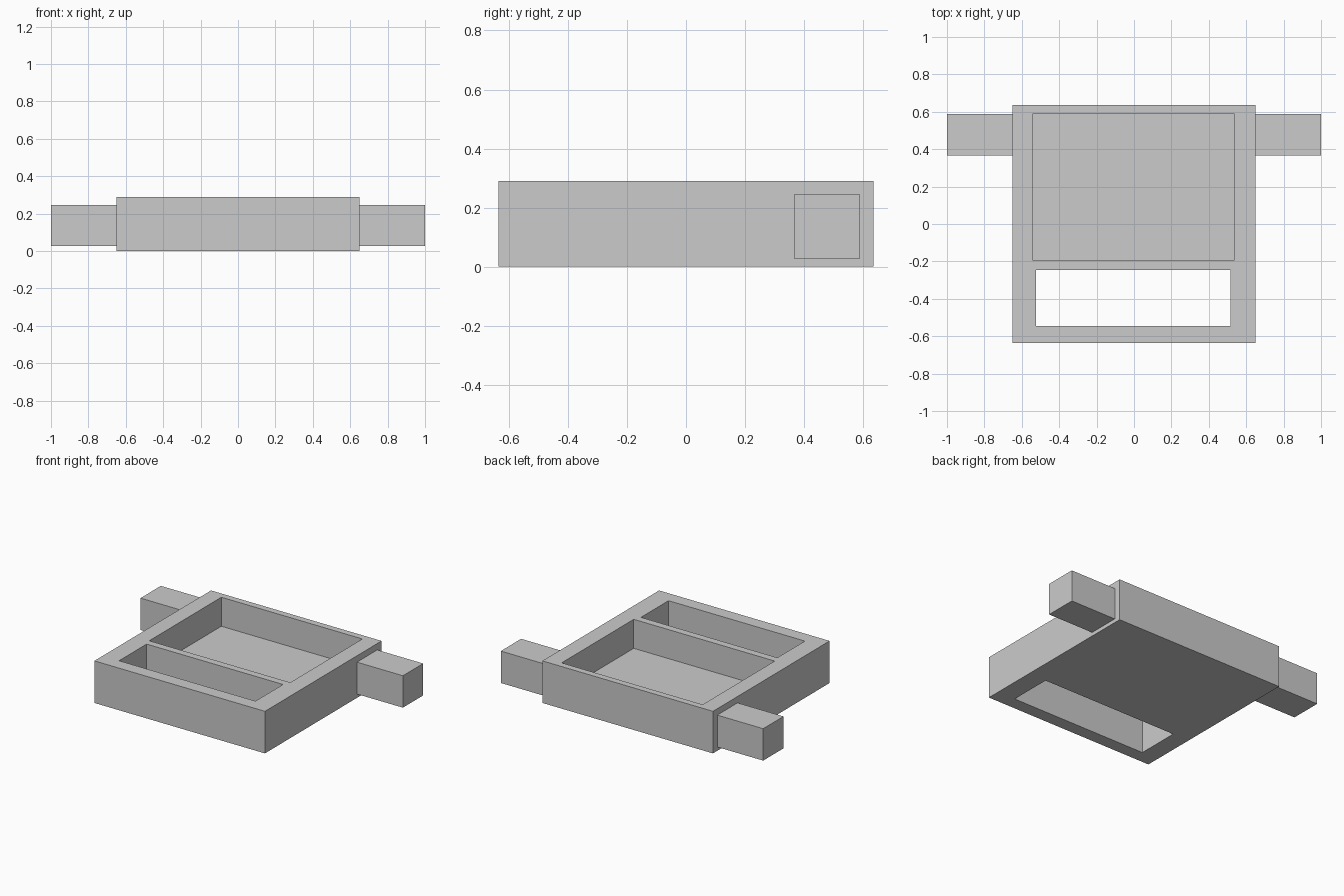
import bpy

if "Cube" in bpy.data.objects:
    bpy.data.objects.remove(bpy.data.objects["Cube"])


def box(name, x, y, z):
    """Axis-aligned box from (min, max) ranges."""
    spans = (x, y, z)
    bpy.ops.mesh.primitive_cube_add(size=1)
    obj = bpy.context.object
    obj.name = name
    centre = [(a + b) / 2 for a, b in spans]
    size = [b - a for a, b in spans]
    for v in obj.data.vertices:
        v.co = [c + s * k for c, s, k in zip(centre, size, v.co)]
    return obj


def cut(target, cutter):
    """Subtract the cutter from the target, then remove the cutter."""
    cutter.hide_render = True
    mod = target.modifiers.new("cut", "BOOLEAN")
    mod.operation = "DIFFERENCE"
    mod.solver = "EXACT"
    mod.object = cutter
    bpy.context.view_layer.objects.active = target
    bpy.ops.object.modifier_apply(modifier=mod.name)
    bpy.data.objects.remove(cutter, do_unlink=True)


# Tray body
body = box("tray_body", (-0.65, 0.65), (-0.635, 0.635), (0, 0.29))

# Blind pocket at the back, through slot at the front
cut(body, box("pocket_cutter", (-0.54, 0.535), (-0.195, 0.59), (0.09, 0.5)))
cut(body, box("slot_cutter", (-0.525, 0.515), (-0.545, -0.245), (-0.2, 0.5)))

# Side arms, slightly embedded in the body and mirrored across x
arm = box("side_arms", (0.64, 1.0), (0.367, 0.588), (0.026, 0.246))
mirror = arm.modifiers.new("mirror", "MIRROR")
mirror.use_axis = (True, False, False)
